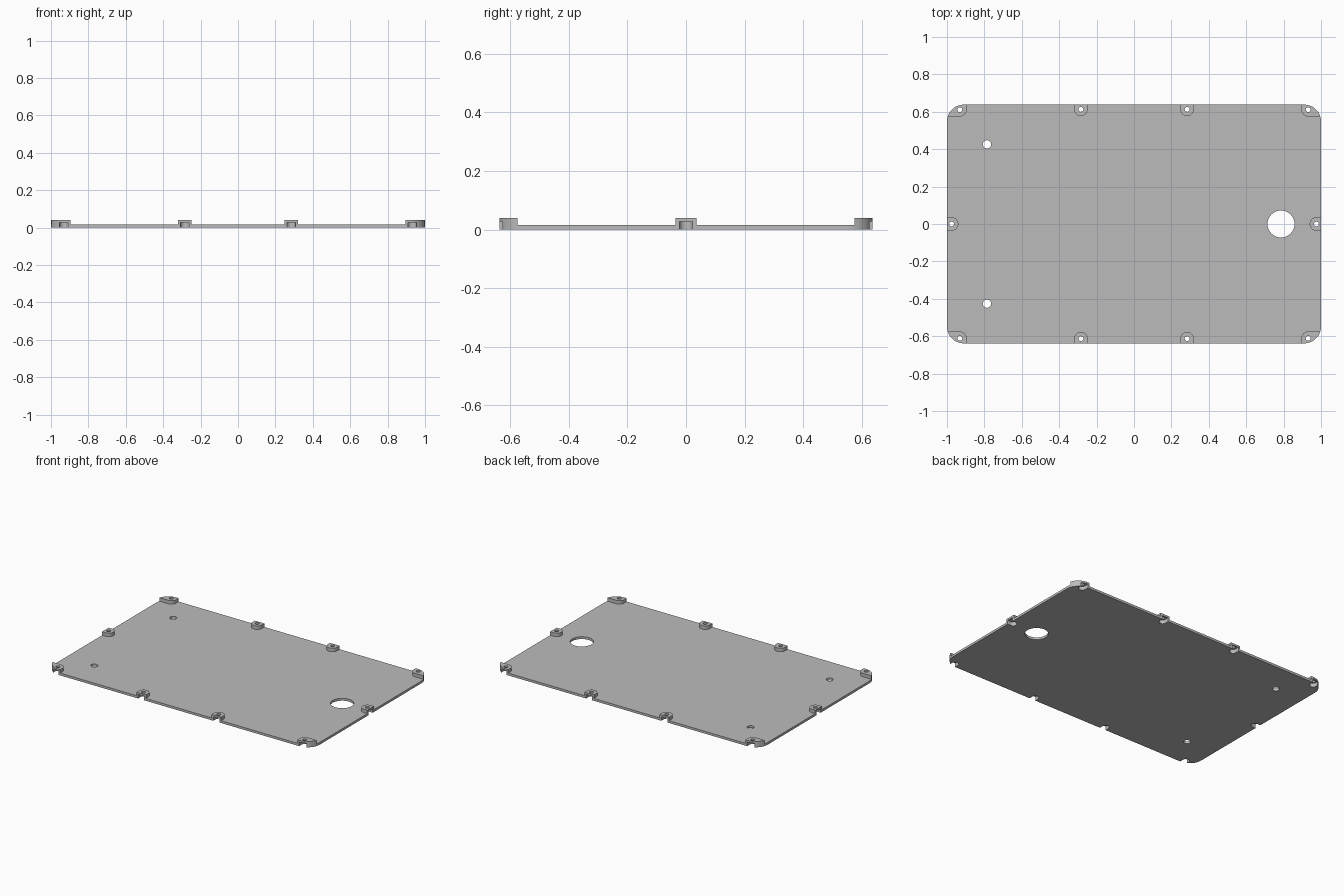
import bpy, bmesh, math

if "Cube" in bpy.data.objects:
    bpy.data.objects.remove(bpy.data.objects["Cube"])

HALF_X, HALF_Y, CORNER = 1.0, 0.638, 0.09
PLATE_H, PAD_H, SLOT_H = 0.016, 0.04, 0.027
PAD_R, HOLE_R, SLOT_R = 0.036, 0.013, 0.023

grey = bpy.data.materials.new("light_grey")
grey.diffuse_color = (0.5, 0.5, 0.5, 1)
grey.use_nodes = True
grey.node_tree.nodes["Principled BSDF"].inputs["Base Color"].default_value = grey.diffuse_color


def arc(cx, cy, r, a0, a1, n):
    return [(cx + r * math.cos(math.radians(a0 + (a1 - a0) * i / n)),
             cy + r * math.sin(math.radians(a0 + (a1 - a0) * i / n))) for i in range(n + 1)]


def circle(cx, cy, r, n):
    return arc(cx, cy, r, 0, 360, n)[:-1]


def prisms(name, profiles, z0, z1):
    """One object holding a vertical prism for each closed profile."""
    bm = bmesh.new()
    for pts in profiles:
        low = [bm.verts.new((x, y, z0)) for x, y in pts]
        high = [bm.verts.new((x, y, z1)) for x, y in pts]
        bm.faces.new(low[::-1])
        bm.faces.new(high)
        for i in range(len(pts)):
            j = (i + 1) % len(pts)
            bm.faces.new((low[i], low[j], high[j], high[i]))
    bmesh.ops.recalc_face_normals(bm, faces=bm.faces[:])
    me = bpy.data.meshes.new(name)
    bm.to_mesh(me)
    bm.free()
    me.materials.append(grey)
    ob = bpy.data.objects.new(name, me)
    bpy.context.collection.objects.link(ob)
    return ob


def combine(ob, other, op):
    """Apply a boolean and discard the second object."""
    mod = ob.modifiers.new(op, 'BOOLEAN')
    mod.object, mod.operation, mod.solver = other, op, 'EXACT'
    bpy.context.view_layer.update()
    me = bpy.data.meshes.new_from_object(ob.evaluated_get(bpy.context.evaluated_depsgraph_get()))
    ob.modifiers.clear()
    ob.data = me
    bpy.data.objects.remove(other)


def stadium(cx, cy, r, angle, reach):
    """Half-round end at the centre, straight sides running out along angle."""
    pts = arc(cx, cy, r, angle + 90, angle + 270, 16)
    dx, dy = reach * math.cos(math.radians(angle)), reach * math.sin(math.radians(angle))
    return pts + [(pts[-1][0] + dx, pts[-1][1] + dy), (pts[0][0] + dx, pts[0][1] + dy)]


# rounded rectangle outline
ix, iy = HALF_X - CORNER, HALF_Y - CORNER
outline = (arc(ix, iy, CORNER, 0, 90, 16) + arc(-ix, iy, CORNER, 90, 180, 16)
           + arc(-ix, -iy, CORNER, 180, 270, 16) + arc(ix, -iy, CORNER, 270, 360, 16))

# screw pads, screw holes and the open slots beneath the pads
pads, holes, slots = [], [], []
for sy in (-1, 1):
    for x in (-0.284, 0.284):
        pads.append(stadium(x, sy * 0.613, PAD_R, 90 * sy, 0.1))
        slots.append(stadium(x, sy * 0.613, SLOT_R, 90 * sy, 0.1))
        holes.append(circle(x, sy * 0.613, HOLE_R, 24))
    for sx in (-1, 1):
        cx, cy = 0.931, 0.611
        corner = arc(cx, cy, PAD_R, 180, 270, 8) + [
            (1.1, cy - PAD_R), (1.1, 0.75), (cx - PAD_R, 0.75)]
        pads.append([(sx * x, sy * y) for x, y in corner])
        slots.append(stadium(sx * cx, sy * cy, SLOT_R, 90 * sy, 0.1))
        holes.append(circle(sx * cx, sy * cy, HOLE_R, 24))
for sx, angle in ((-1, 180), (1, 0)):
    pads.append(stadium(sx * 0.975, 0, PAD_R, angle, 0.1))
    slots.append(stadium(sx * 0.975, 0, SLOT_R, angle, 0.1))
    holes.append(circle(sx * 0.975, 0, HOLE_R, 24))

# mounting holes and large cable opening
holes += [circle(-0.786, y, 0.022, 32) for y in (-0.426, 0.426)]
holes.append(circle(0.786, 0, 0.072, 64))

# cover plate: pads trimmed to the outline, joined to the plate, then cut
cover = prisms("cover_plate", [outline], 0, PLATE_H)
pad_ob = prisms("screw_pads", pads, 0, PAD_H)
combine(pad_ob, prisms("outline_trim", [outline], -0.05, 0.1), 'INTERSECT')
combine(cover, pad_ob, 'UNION')
combine(cover, prisms("slot_cutter", slots, -0.05, SLOT_H), 'DIFFERENCE')
combine(cover, prisms("hole_cutter", holes, -0.05, 0.1), 'DIFFERENCE')

bpy.context.view_layer.objects.active = cover
cover.select_set(True)
bpy.ops.object.shade_smooth_by_angle(angle=math.radians(30))
